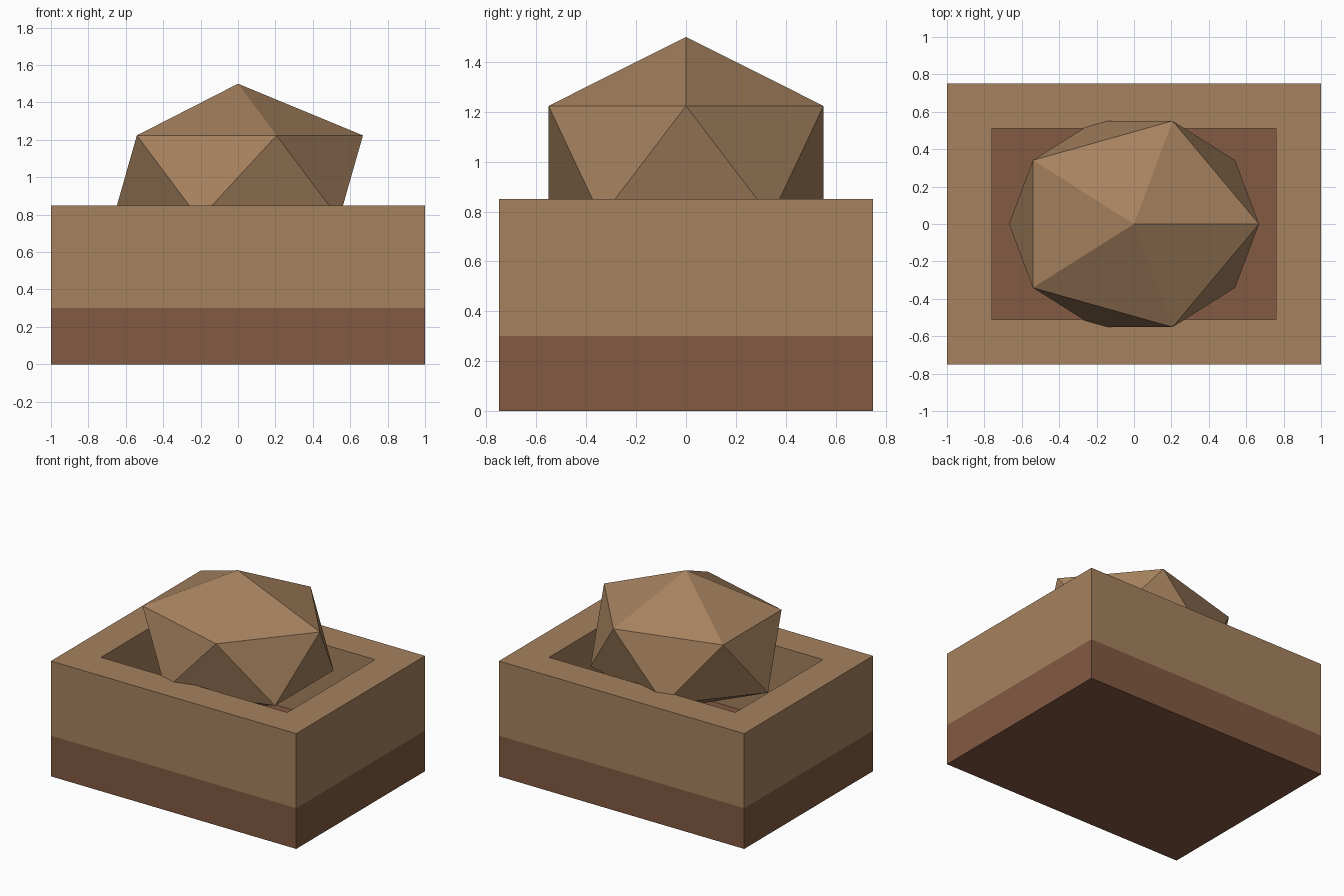
import bpy, bmesh
from mathutils import Matrix

if "Cube" in bpy.data.objects:
    bpy.data.objects.remove(bpy.data.objects["Cube"])


def material(name, rgb):
    mat = bpy.data.materials.new(name)
    mat.diffuse_color = (*rgb, 1)
    mat.use_nodes = True
    mat.node_tree.nodes["Principled BSDF"].inputs["Base Color"].default_value = mat.diffuse_color
    return mat


tan = material("tan", (0.381, 0.223, 0.114))
brown = material("brown", (0.223, 0.100, 0.054))


def add_object(name, bm, mat):
    bmesh.ops.recalc_face_normals(bm, faces=bm.faces)
    mesh = bpy.data.meshes.new(name)
    bm.to_mesh(mesh)
    bm.free()
    mesh.materials.append(mat)
    obj = bpy.data.objects.new(name, mesh)
    bpy.context.collection.objects.link(obj)
    return obj


def rectangle(bm, half_x, half_y, z):
    signs = ((-1, -1), (1, -1), (1, 1), (-1, 1))
    return [bm.verts.new((sx * half_x, sy * half_y, z)) for sx, sy in signs]


# Solid base slab, its top is the floor of the hollow
bm = bmesh.new()
bmesh.ops.create_cube(bm, size=1, matrix=Matrix.Translation((0, 0, 0.15)) @ Matrix.Diagonal((2, 1.5, 0.3, 1)))
add_object("base", bm, brown)

# Rectangular wall frame standing on the base
bm = bmesh.new()
rings = [rectangle(bm, hx, hy, z) for hx, hy, z in
         ((1, 0.75, 0.3), (1, 0.75, 0.85), (0.76, 0.51, 0.85), (0.76, 0.51, 0.3))]
for r in range(4):
    a, b = rings[r], rings[(r + 1) % 4]
    for i in range(4):
        j = (i + 1) % 4
        bm.faces.new((a[i], a[j], b[j], b[i]))
add_object("wall_frame", bm, tan)

# Faceted boulder resting in the hollow
bm = bmesh.new()
bmesh.ops.create_icosphere(bm, subdivisions=1, radius=1,
                           matrix=Matrix.Translation((0, 0, 1)) @ Matrix.Diagonal((0.747, 0.648, 0.5, 1)))
add_object("boulder", bm, tan)
